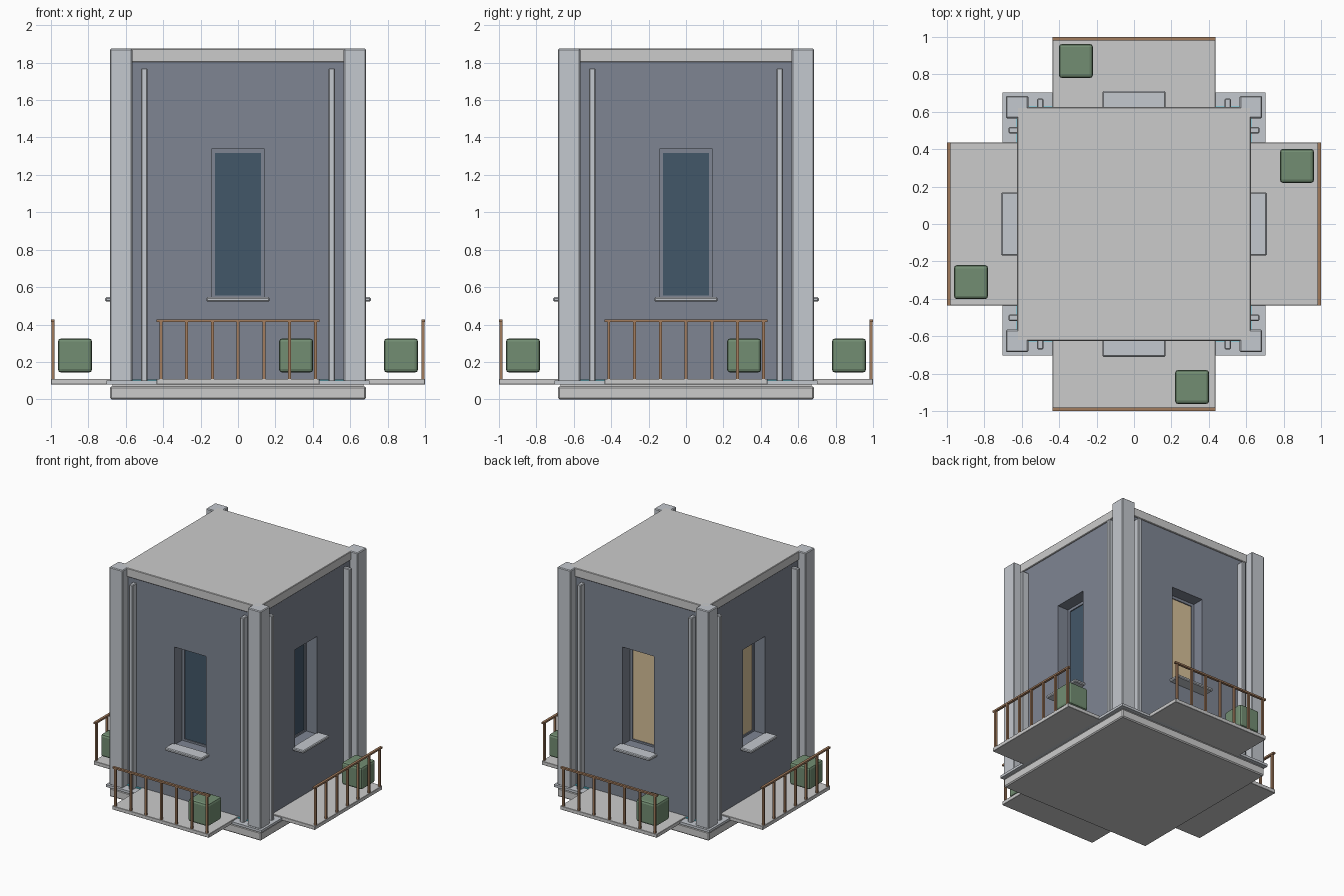
import bpy, bmesh
from math import pi
from mathutils import Matrix, Vector

if "Cube" in bpy.data.objects:
    bpy.data.objects.remove(bpy.data.objects["Cube"])


def material(name, rgb):
    m = bpy.data.materials.new(name)
    m.diffuse_color = (*rgb, 1)
    m.use_nodes = True
    m.node_tree.nodes["Principled BSDF"].inputs["Base Color"].default_value = m.diffuse_color
    return m


WALL = material("slate_wall", (0.21, 0.235, 0.29))
TRIM = material("pale_trim", (0.55, 0.58, 0.62))
BLUE = material("dark_glass", (0.055, 0.095, 0.14))
WARM = material("lit_glass", (0.68, 0.53, 0.32))
WOOD = material("rail_bronze", (0.36, 0.2, 0.11))
GREEN = material("shrub_green", (0.17, 0.27, 0.17))
CYAN = material("cyan_strip", (0.1, 0.6, 0.75))


def finish(name, bm, mat=None, bevel=0, turn=0, segments=1):
    bmesh.ops.recalc_face_normals(bm, faces=bm.faces)
    if bevel:
        bmesh.ops.bevel(bm, geom=bm.edges[:], offset=bevel, segments=segments,
                        profile=0.5, affect='EDGES')
    bm.transform(Matrix.Rotation(turn * pi / 2, 4, 'Z'))
    me = bpy.data.meshes.new(name)
    bm.to_mesh(me)
    bm.free()
    ob = bpy.data.objects.new(name, me)
    bpy.context.collection.objects.link(ob)
    if mat:
        me.materials.append(mat)
    return ob


def add_box(bm, x, y, z):
    lo, hi = Vector((x[0], y[0], z[0])), Vector((x[1], y[1], z[1]))
    m = Matrix.Translation((lo + hi) / 2) @ Matrix.Diagonal((*(hi - lo), 1))
    bmesh.ops.create_cube(bm, size=1, matrix=m)


def box(name, x, y, z, **kw):
    bm = bmesh.new()
    add_box(bm, x, y, z)
    return finish(name, bm, **kw)


def ring(name, outer, inner, y, **kw):
    """Rectangular panel with a rectangular hole; rects are (x0, x1, z0, z1)."""
    bm = bmesh.new()
    loops = []
    for depth in y:
        for a, b, c, d in (outer, inner):
            loops.append([bm.verts.new((px, depth, pz))
                          for px, pz in ((a, c), (b, c), (b, d), (a, d))])
    for p, q in ((0, 1), (2, 3), (0, 2), (1, 3)):
        for i in range(4):
            j = (i + 1) % 4
            bm.faces.new((loops[p][i], loops[p][j], loops[q][j], loops[q][i]))
    return finish(name, bm, **kw)


# Stacked base slabs and roof
S = lambda r: (-r, r)
box("base_slab", S(.685), S(.685), (0, .07), bevel=.008)
box("base_core", S(.67), S(.67), (.05, .09))
box("floor_slab", S(.703), S(.703), (.08, .10), mat=TRIM)
box("roof_slab", S(.625), S(.625), (1.803, 1.875), bevel=.004)

for k, side in enumerate(("front", "right", "back", "left")):
    # Wall with deep window opening
    ring(side + "_wall", (-.615, .615, .10, 1.81), (-.143, .143, .54, 1.338),
         (-.615, -.49), mat=WALL, turn=k)
    ring(side + "_window_frame", (-.143, .143, .54, 1.338),
         (-.122, .122, .555, 1.316), (-.518, -.495), mat=WALL, turn=k)
    box(side + "_glass", (-.14, .14), (-.51, -.50), (.545, 1.335),
        mat=BLUE if k < 2 else WARM, turn=k)
    box(side + "_sill", S(.168), (-.71, -.60), (.522, .546), mat=TRIM,
        bevel=.006, turn=k)
    # Corner pillar, slim pilasters, light strip
    box(side + "_corner_pillar", (.565, .685), (-.685, -.565), (.095, 1.875),
        mat=TRIM, bevel=.006, turn=k)
    for s in (-1, 1):
        box(side + "_pilaster", sorted((s * .485, s * .518)), (-.67, -.61),
            (.095, 1.77), mat=TRIM, bevel=.005, turn=k)
    box(side + "_light_strip", S(.57), (-.628, -.61), (.098, .107),
        mat=CYAN, turn=k)
    # Balcony with railing and shrub block
    box(side + "_balcony", S(.436), (-1, -.61), (.08, .11), bevel=.002, turn=k)
    bm = bmesh.new()
    add_box(bm, S(.436), (-1, -.98), (.414, .428))
    for i in range(7):
        x = -.413 + i * .1377
        add_box(bm, (x - .008, x + .008), (-.998, -.982), (.105, .416))
    finish(side + "_railing", bm, mat=WOOD, turn=k)
    box(side + "_shrub", (.219, .402), (-.963, -.78), (.143, .326),
        mat=GREEN, bevel=.018, segments=2, turn=k)
